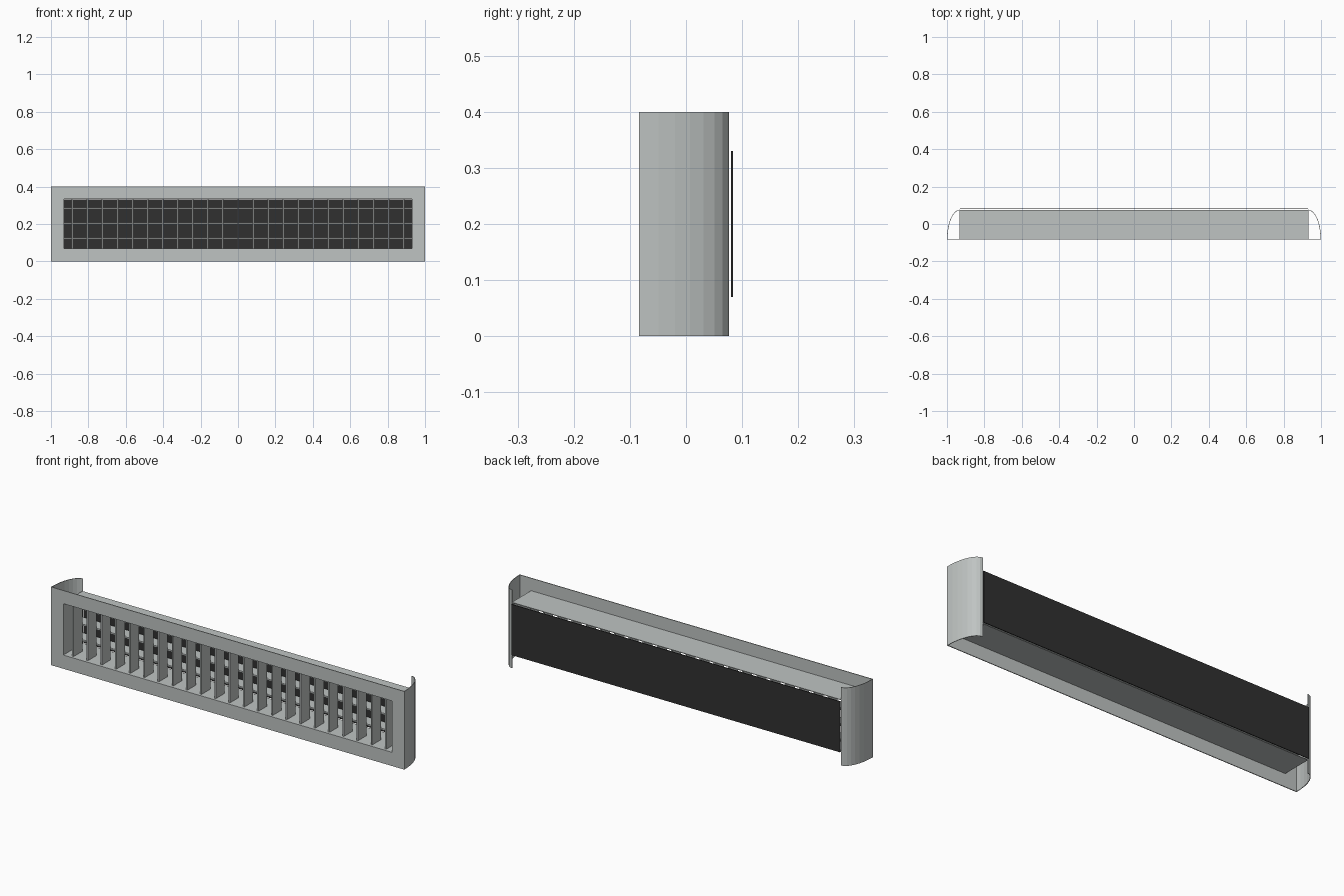
import bpy, bmesh, math

if "Cube" in bpy.data.objects:
    bpy.data.objects.remove(bpy.data.objects["Cube"])


def material(name, rgb):
    m = bpy.data.materials.new(name)
    m.diffuse_color = (*rgb, 1)
    m.use_nodes = True
    m.node_tree.nodes["Principled BSDF"].inputs["Base Color"].default_value = m.diffuse_color
    return m


GREY = material("grey metal", (0.52, 0.55, 0.54))
DARK = material("dark filter", (0.03, 0.03, 0.03))


def finish(name, bm, mat):
    bmesh.ops.recalc_face_normals(bm, faces=bm.faces)
    me = bpy.data.meshes.new(name)
    bm.to_mesh(me)
    bm.free()
    me.materials.append(mat)
    ob = bpy.data.objects.new(name, me)
    bpy.context.collection.objects.link(ob)
    return ob


def boxes(name, spans, mat):
    """One object from boxes given as (x0, x1, y0, y1, z0, z1)."""
    bm = bmesh.new()
    for x0, x1, y0, y1, z0, z1 in spans:
        vs = bmesh.ops.create_cube(bm, size=1)["verts"]
        for v in vs:
            v.co.x = x1 if v.co.x > 0 else x0
            v.co.y = y1 if v.co.y > 0 else y0
            v.co.z = z1 if v.co.z > 0 else z0
    return finish(name, bm, mat)


W, Z0, Z1 = 0.93, 0.07, 0.333      # duct opening
F0, F1, BACK = -0.084, -0.08, 0.075
T = 0.003

# front frame: one ring of four quads, extruded backwards
bm = bmesh.new()
outer = [bm.verts.new((x, F0, z)) for x, z in ((-1, 0), (1, 0), (1, 0.4), (-1, 0.4))]
inner = [bm.verts.new((x, F0, z)) for x, z in ((-W, Z0), (W, Z0), (W, Z1), (-W, Z1))]
ring = [bm.faces.new((outer[i], outer[(i + 1) % 4], inner[(i + 1) % 4], inner[i]))
        for i in range(4)]
ext = bmesh.ops.extrude_face_region(bm, geom=ring, use_keep_orig=True)["geom"]
for v in ext:
    if isinstance(v, bmesh.types.BMVert):
        v.co.y = F1
finish("front_frame", bm, GREY)

# open duct behind the frame
boxes("duct", [
    (-W - T, W + T, F1, BACK, Z1, Z1 + T),
    (-W - T, W + T, F1, BACK, Z0 - T, Z0),
    (-W - T, -W, F1, BACK, Z0, Z1),
    (W, W + T, F1, BACK, Z0, Z1)], GREY)

# curved end wings, eight flat facets each
N = 8
for side, label in ((-1, "left"), (1, "right")):
    bm = bmesh.new()
    rows = []
    for i in range(N + 1):
        a = math.pi / 2 * i / N
        c, s = math.cos(a), math.sin(a)
        rows.append([bm.verts.new((side * (W + r * c), F1 + (0.157 - d) * s, z))
                     for r, d in ((0.07, 0), (0.067, T)) for z in (0, 0.4)])
    for p, q in zip(rows, rows[1:]):
        for j, k in ((0, 1), (1, 3), (3, 2), (2, 0)):
            bm.faces.new((p[j], p[k], q[k], q[j]))
    for r in (rows[0], rows[-1]):
        bm.faces.new((r[0], r[1], r[3], r[2]))
    finish(label + "_wing", bm, GREY)

# vertical fins in front, horizontal fins behind
H = 0.004
boxes("vertical_fins", [(x - H, x + H, -0.07, 0.0, Z0, Z1)
                        for x in (0.0805 * i for i in range(-11, 12))], GREY)
boxes("horizontal_fins", [(-W, W, 0.005, 0.07, z - H, z + H)
                          for z in (0.123, 0.203, 0.283)], GREY)

# dark plate at the back
boxes("back_filter", [(-W, W, 0.08, 0.084, Z0, 0.33)], DARK)
